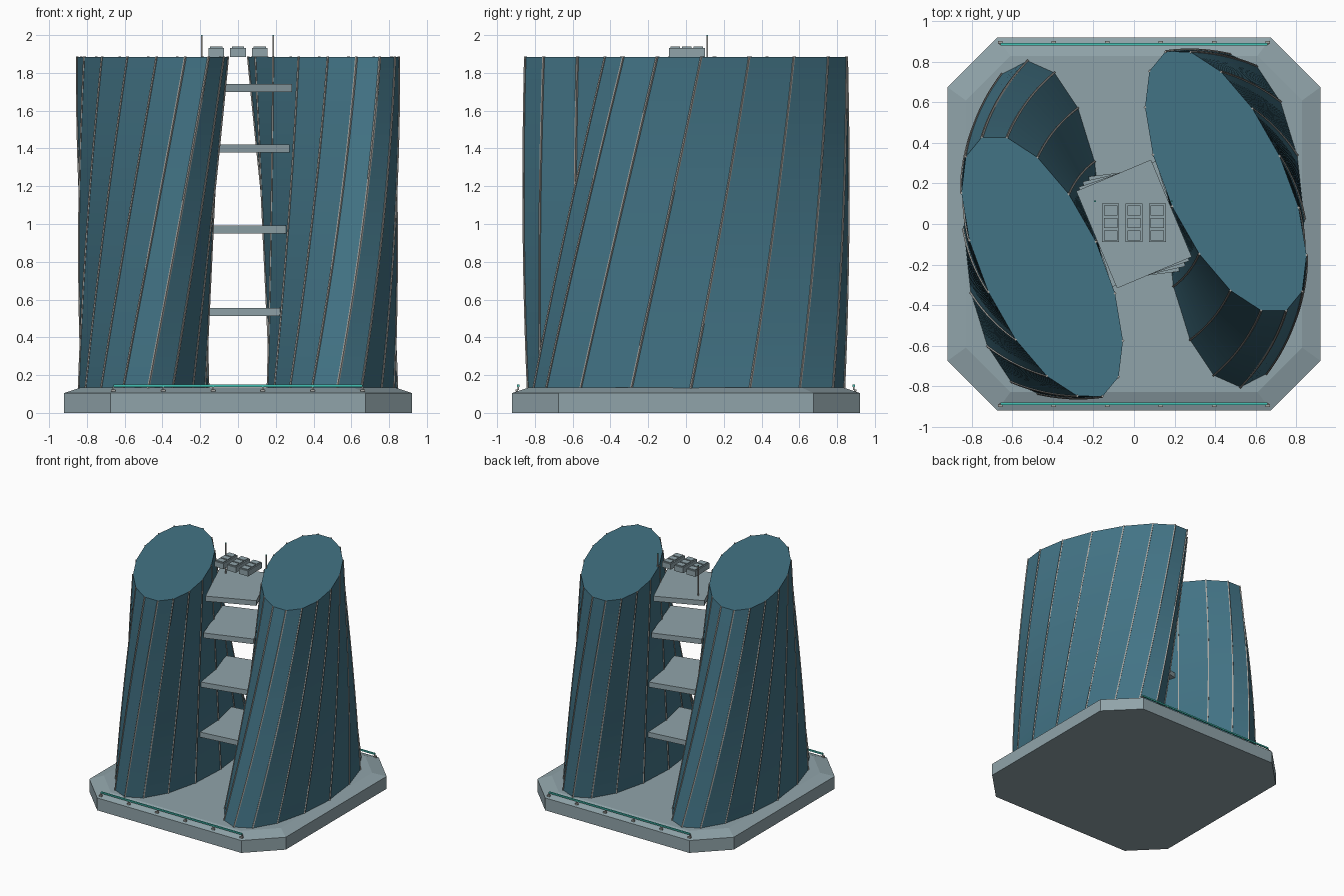
import bpy, bmesh, math
from mathutils import Matrix

if "Cube" in bpy.data.objects:
    bpy.data.objects.remove(bpy.data.objects["Cube"])

TOP = 1.885        # roof height of the towers
TWIST = math.radians(25)
SIDES, LEVELS = 16, 32


def material(name, rgb):
    m = bpy.data.materials.new(name)
    m.diffuse_color = (*rgb, 1)
    m.use_nodes = True
    m.node_tree.nodes["Principled BSDF"].inputs["Base Color"].default_value = m.diffuse_color
    return m


GLASS = material("blue_glass", (0.055, 0.172, 0.235))
CONCRETE = material("pale_concrete", (0.28, 0.37, 0.40))
METAL = material("rib_metal", (0.38, 0.38, 0.36))
TEAL = material("teal_light", (0.06, 0.55, 0.47))


def finish(name, bm, mat):
    bmesh.ops.recalc_face_normals(bm, faces=bm.faces)
    me = bpy.data.meshes.new(name)
    bm.to_mesh(me)
    bm.free()
    me.materials.append(mat)
    ob = bpy.data.objects.new(name, me)
    bpy.context.collection.objects.link(ob)
    return ob


def loft(bm, rings):
    """Skin a stack of closed rings and cap both ends."""
    vs = [[bm.verts.new(p) for p in r] for r in rings]
    n = len(vs[0])
    for a, b in zip(vs, vs[1:]):
        for i in range(n):
            j = (i + 1) % n
            bm.faces.new((a[i], a[j], b[j], b[i]))
    bm.faces.new(vs[0][::-1])
    bm.faces.new(vs[-1])


def add_box(bm, x, y, z, sx, sy, sz, angle=0.0):
    m = (Matrix.Translation((x, y, z)) @ Matrix.Rotation(angle, 4, 'Z')
         @ Matrix.Diagonal((sx, sy, sz, 1)))
    bmesh.ops.create_cube(bm, size=1, matrix=m)


def tower_point(k, z, turn):
    """Corner k of the tapering ellipse, twisted around the site centre."""
    u = 2 * math.pi * k / SIDES
    s = 1 - 0.15 * z / TOP
    x, y = 0.5 + 0.345 * s * math.cos(u), 0.83 * s * math.sin(u)
    t = TWIST * z / TOP + turn
    return (x * math.cos(t) - y * math.sin(t), x * math.sin(t) + y * math.cos(t), z)


# Base: chamfered square with a sloped rim
def octagon(h, c, z):
    return [(c, -h, z), (h, -c, z), (h, c, z), (c, h, z),
            (-c, h, z), (-h, c, z), (-h, -c, z), (-c, -h, z)]


bm = bmesh.new()
loft(bm, [octagon(0.92, 0.675, 0), octagon(0.92, 0.675, 0.105), octagon(0.83, 0.61, 0.135)])
finish("base_plinth", bm, CONCRETE)

# Twin twisted towers with a rib along every corner
heights = [0.004 + (TOP - 0.004) * i / LEVELS for i in range(LEVELS + 1)]
for side, turn in (("right", 0.0), ("left", math.pi)):
    bm = bmesh.new()
    loft(bm, [[tower_point(k, z, turn) for k in range(SIDES)] for z in heights])
    finish(side + "_tower", bm, GLASS)

    bm = bmesh.new()
    r = 0.007
    for k in range(SIDES):
        rings = []
        for z in heights[2:]:
            x, y, _ = tower_point(k, z, turn)
            h = z + (0.003 if z == heights[-1] else 0)
            rings.append([(x + r, y, h), (x, y + r, h), (x - r, y, h), (x, y - r, h)])
        loft(bm, rings)
    finish(side + "_tower_ribs", bm, METAL)

# Sky bridges follow the twist
for i, z in enumerate((0.535, 0.97, 1.40, 1.72)):
    bm = bmesh.new()
    add_box(bm, 0, 0, z, 0.40, 0.52, 0.043, TWIST * z / TOP)
    finish(f"sky_bridge_{i + 1}", bm, CONCRETE)

# Roof units: three long boxes, each with three raised lids
bm = bmesh.new()
for x in (-0.115, 0, 0.115):
    add_box(bm, x, 0.005, 1.908, 0.084, 0.19, 0.046)
    for y in (-0.056, 0.005, 0.066):
        add_box(bm, x, y, 1.934, 0.066, 0.05, 0.01)
finish("roof_units", bm, CONCRETE)

# Antennas with lit tips
masts, tips = bmesh.new(), bmesh.new()
for x in (-0.192, 0.186):
    add_box(masts, x, 0.112, 1.865, 0.008, 0.008, 0.26)
    add_box(tips, x, 0.112, 1.9975, 0.009, 0.009, 0.005)
finish("antenna_masts", masts, METAL)
finish("antenna_tips", tips, TEAL)

# Light rails on small brackets along the front and back rim
rails, brackets = bmesh.new(), bmesh.new()
for y in (-0.888, 0.888):
    add_box(rails, 0, y, 0.144, 1.32, 0.012, 0.012)
    for i in range(6):
        x = -0.66 + 0.264 * i
        add_box(brackets, x, y * 1.008, 0.119, 0.024, 0.014, 0.012)
        add_box(brackets, x, y, 0.13, 0.008, 0.008, 0.02)
finish("light_rails", rails, TEAL)
finish("rail_brackets", brackets, METAL)
